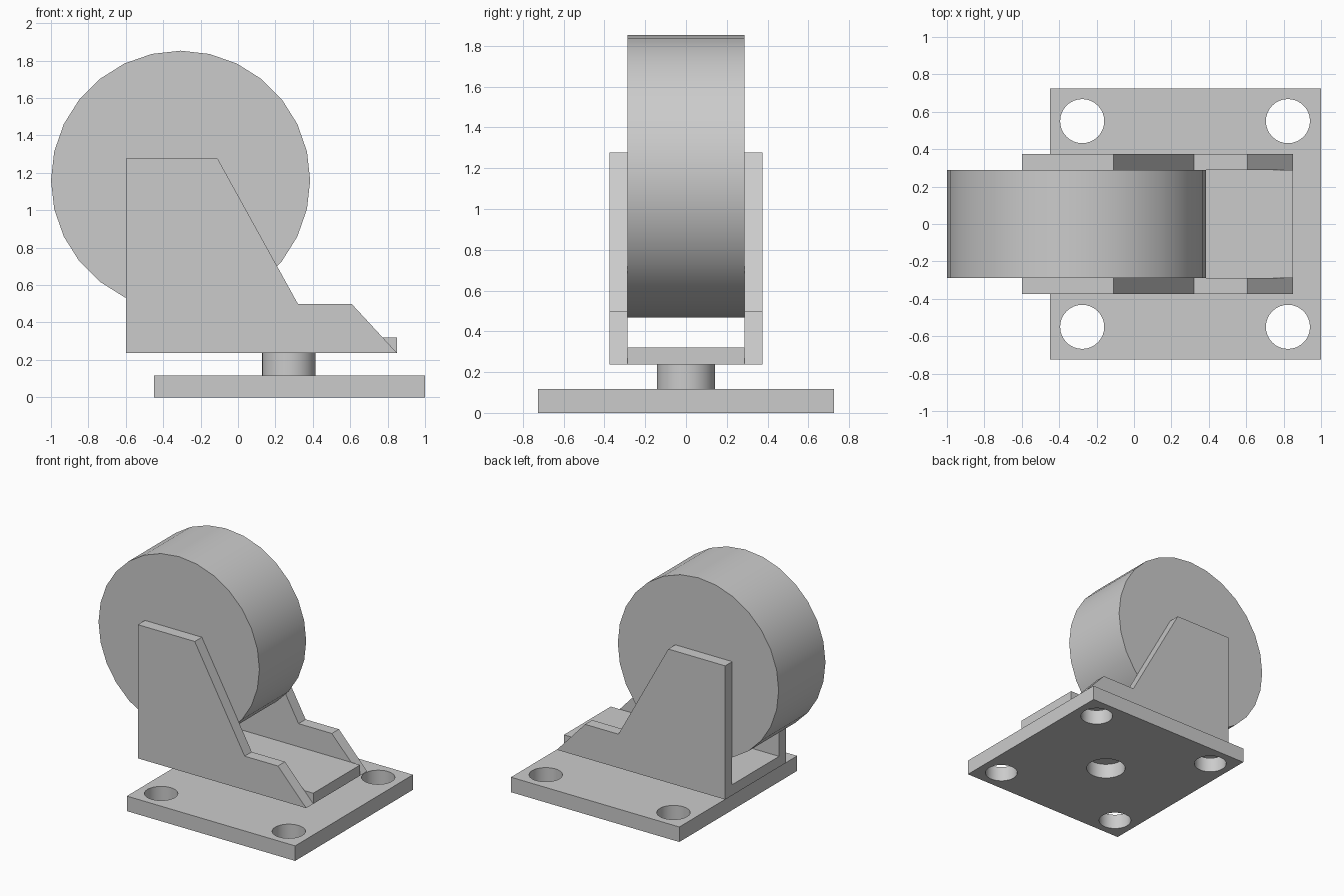
import bpy, bmesh, math
from mathutils import Matrix, Vector

cube = bpy.data.objects.get("Cube")
if cube:
    bpy.data.objects.remove(cube, do_unlink=True)

# Single grey finish
grey = bpy.data.materials.new("plain_grey")
grey.use_nodes = True
colour = (0.6, 0.6, 0.6, 1)
grey.diffuse_color = colour
grey.node_tree.nodes["Principled BSDF"].inputs["Base Color"].default_value = colour


def finish(name, bm):
    bmesh.ops.recalc_face_normals(bm, faces=bm.faces)
    mesh = bpy.data.meshes.new(name)
    bm.to_mesh(mesh)
    bm.free()
    mesh.materials.append(grey)
    obj = bpy.data.objects.new(name, mesh)
    bpy.context.collection.objects.link(obj)
    return obj


def smooth(obj):
    bpy.ops.object.select_all(action='DESELECT')
    obj.select_set(True)
    bpy.context.view_layer.objects.active = obj
    bpy.ops.object.shade_smooth_by_angle(angle=math.radians(30))


def add_cylinder(bm, centre, radius, depth, sides, axis='Z'):
    turn = Matrix.Rotation(math.pi / 2, 4, 'X') if axis == 'Y' else Matrix()
    bmesh.ops.create_cone(bm, cap_ends=True, segments=sides, radius1=radius,
                          radius2=radius, depth=depth,
                          matrix=Matrix.Translation(centre) @ turn)


def box(name, low, high):
    bm = bmesh.new()
    low, high = Vector(low), Vector(high)
    size = Matrix.Diagonal((high - low).to_4d())
    size[3][3] = 1
    bmesh.ops.create_cube(bm, size=1, matrix=Matrix.Translation((low + high) / 2) @ size)
    return finish(name, bm)


def cylinder(name, *args):
    bm = bmesh.new()
    add_cylinder(bm, *args)
    obj = finish(name, bm)
    smooth(obj)
    return obj


def side_plate(name, profile, y0, y1):
    bm = bmesh.new()
    face = bm.faces.new([bm.verts.new((x, y0, z)) for x, z in profile])
    grown = bmesh.ops.extrude_face_region(bm, geom=[face])
    verts = [v for v in grown["geom"] if isinstance(v, bmesh.types.BMVert)]
    bmesh.ops.translate(bm, verts=verts, vec=(0, y1 - y0, 0))
    return finish(name, bm)


POST_X, POST_R = 0.272, 0.143
PLATE_TOP, FORK_LOW, FORK_TOP = 0.117, 0.237, 0.32
INNER, OUTER = 0.288, 0.375

# Mounting plate with four bolt holes and a pivot hole
plate = box("mounting_plate", (-0.45, -0.725, 0), (1, 0.725, PLATE_TOP))
bm = bmesh.new()
for x in (-0.277, 0.823):
    for y in (-0.55, 0.55):
        add_cylinder(bm, (x, y, 0.05), 0.118, 0.4, 32)
add_cylinder(bm, (POST_X, 0, 0.05), POST_R, 0.4, 32)
cutter = finish("hole_cutter", bm)
cutter.hide_render = True
cut = plate.modifiers.new("holes", 'BOOLEAN')
cut.operation, cut.solver, cut.object = 'DIFFERENCE', 'EXACT', cutter
bpy.context.view_layer.objects.active = plate
bpy.ops.object.modifier_apply(modifier=cut.name)
bpy.data.objects.remove(cutter, do_unlink=True)
smooth(plate)

# Swivel post
cylinder("swivel_post", (POST_X, 0, (PLATE_TOP + FORK_LOW) / 2), POST_R,
         FORK_LOW - PLATE_TOP, 32)

# Fork: floor and two side plates
box("fork_floor", (-0.6, -INNER, FORK_LOW), (0.85, INNER, FORK_TOP))
outline = [(-0.6, FORK_LOW), (0.85, FORK_LOW), (0.607, 0.5), (0.32, 0.5),
           (-0.11, 1.278), (-0.6, 1.278)]
for name, s in (("left_fork_side", -1), ("right_fork_side", 1)):
    # the front faces -y, so the model's two sides lie at -y and +y here
    side_plate("front_fork_side" if s < 0 else "back_fork_side", outline, s * INNER, s * OUTER)

# Wheel
cylinder("wheel", (-0.307, 0, 1.16), 0.693, 2 * INNER, 28, 'Y')
